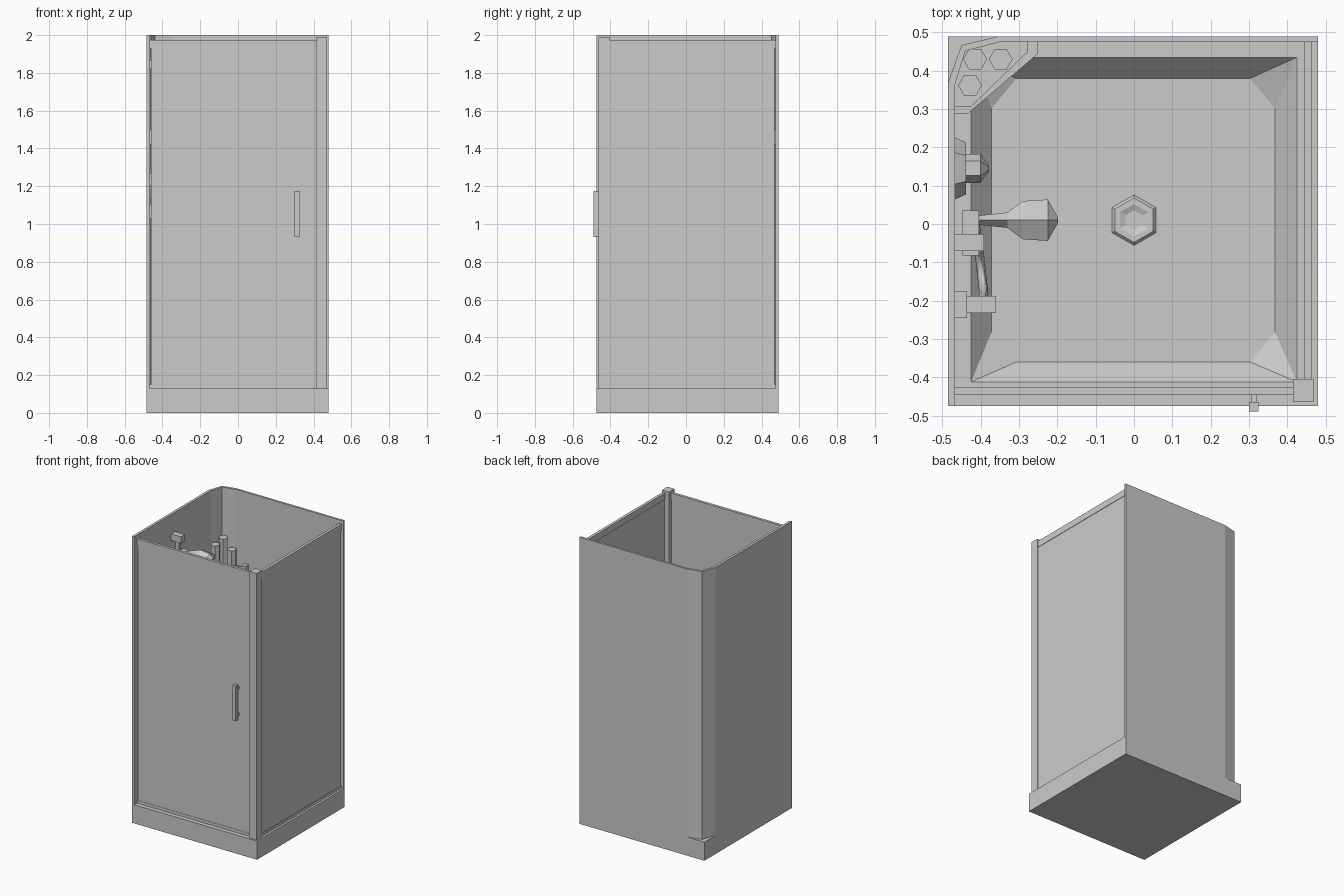
import bpy
import bmesh
from math import cos, sin, pi
from mathutils import Vector

cube = bpy.data.objects.get("Cube")
if cube:
    bpy.data.objects.remove(cube, do_unlink=True)

grey = bpy.data.materials.new("plain grey")
grey.use_nodes = True
grey.diffuse_color = (0.6, 0.6, 0.6, 1)
grey.node_tree.nodes["Principled BSDF"].inputs["Base Color"].default_value = (0.6, 0.6, 0.6, 1)


def loft(name, rings):
    """Join matching rings of points into a closed solid."""
    bm = bmesh.new()
    loops = [[bm.verts.new(p) for p in ring] for ring in rings]
    n = len(loops[0])
    for a, b in zip(loops, loops[1:]):
        for i in range(n):
            j = (i + 1) % n
            bm.faces.new((a[i], a[j], b[j], b[i]))
    bm.faces.new(loops[0])
    bm.faces.new(loops[-1])
    bmesh.ops.remove_doubles(bm, verts=bm.verts[:], dist=0.0001)
    bmesh.ops.recalc_face_normals(bm, faces=bm.faces[:])
    mesh = bpy.data.meshes.new(name)
    bm.to_mesh(mesh)
    bm.free()
    mesh.materials.append(grey)
    obj = bpy.data.objects.new(name, mesh)
    bpy.context.collection.objects.link(obj)
    return obj


def prism(name, outline, z0, z1):
    return loft(name, [[(x, y, z) for x, y in outline] for z in (z0, z1)])


def box(name, x0, x1, y0, y1, z0, z1):
    return prism(name, [(x0, y0), (x1, y0), (x1, y1), (x0, y1)], z0, z1)


def hex_turn(name, centre, profile, axis="Z", start=0.0):
    """Six-sided turned form; profile is (radius, distance along axis)."""
    rings = []
    for r, h in profile:
        ring = []
        for i in range(6):
            u, v = r * cos(start + i * pi / 3), r * sin(start + i * pi / 3)
            ring.append(Vector(centre) + Vector((u, v, h) if axis == "Z" else (h, u, v)))
        rings.append(ring)
    return loft(name, rings)


# Tray with a sunken basin whose floor has cut corners
def rect8(x0, x1, y0, y1, cx, cy, z):
    return [(x0 + cx, y0, z), (x1 - cx, y0, z), (x1, y0 + cy, z), (x1, y1 - cy, z),
            (x1 - cx, y1, z), (x0 + cx, y1, z), (x0, y1 - cy, z), (x0, y0 + cy, z)]


outer = (-0.485, 0.48, -0.475, 0.49, 0, 0)
loft("shower_tray", [rect8(*outer, 0), rect8(*outer, 0.13),
                     rect8(-0.425, 0.425, -0.412, 0.435, 0, 0, 0.13),
                     rect8(-0.372, 0.368, -0.36, 0.38, 0.065, 0.078, 0.07)])

hex_turn("drain", (0, 0.01, 0.07),
         [(0.066, 0), (0.058, 0.008), (0.042, 0.008), (0.026, 0.002)], start=pi / 2)

# Left and back walls, joined by a two-facet corner
corner = [(-0.467, 0.365), (-0.44, 0.452), (-0.35, 0.475)]
prism("walls", [(-0.485, -0.475), (-0.485, 0.37), (-0.45, 0.467), (-0.352, 0.49),
                (0.48, 0.49), (0.48, 0.475)] + corner[::-1] + [(-0.467, -0.475)], 0.13, 2)

# Corner post, glazed panels and their rails
box("corner_post", 0.415, 0.469, -0.464, -0.405, 0.13, 1.99)
for place, z0, z1 in (("top", 1.93, 1.975), ("bottom", 0.13, 0.15)):
    box("front_" + place + "_rail", -0.467, 0.415, -0.445, -0.426, z0, z1)
    box("side_" + place + "_rail", 0.445, 0.465, -0.405, 0.475, z0, z1)
box("front_door", -0.46, 0.415, -0.443, -0.431, 0.15, 1.93)
box("side_panel", 0.45, 0.462, -0.405, 0.468, 0.15, 1.93)

# Door handle
box("door_handle", 0.3, 0.325, -0.49, -0.464, 0.93, 1.175)
for z in (0.95, 1.135):
    box("handle_mount", 0.305, 0.32, -0.464, -0.443, z, z + 0.02)

# Corner shelf with a raised lip and three bottles
front_edge = [(-0.25, 0.475), (-0.25, 0.445), (-0.435, 0.287), (-0.467, 0.287)]
inner_edge = [(-0.467, 0.308), (-0.425, 0.308), (-0.278, 0.45), (-0.278, 0.475)]
prism("corner_shelf", corner + front_edge, 1.42, 1.45)
prism("shelf_lip", front_edge + inner_edge, 1.45, 1.5)
for x, y, top in ((-0.415, 0.43, 1.665), (-0.428, 0.362, 1.64), (-0.348, 0.43, 1.6)):
    hex_turn("bottle", (x, y, 0), [(0.031, 1.45), (0.031, top)])

# Slide rail on the left wall with its brackets and slider
box("slide_rail", -0.44, -0.415, -0.06, -0.035, 1.2, 1.82)
for z in (1.82, 1.2):
    box("rail_bracket", -0.467, -0.391, -0.07, -0.026, z, z + 0.045)
box("rail_slider", -0.448, -0.405, -0.082, 0.035, 1.68, 1.73)

# Hand shower: a slim grip widening into a faceted head
sections = [(-0.445, 0.008, 1.7, 0.015), (-0.33, 0.02, 1.74, 0.018), (-0.29, 0.05, 1.745, 0.025),
            (-0.225, 0.054, 1.735, 0.025), (-0.199, 0.008, 1.725, 0.012)]
loft("hand_shower", [[(x, 0.01 + w * a, z + h * b)
                      for a, b in ((0, 1), (1, 0), (0.8, -1), (-0.8, -1), (-1, 0))]
                     for x, w, z, h in sections])

# Mixer tap and its outlet
box("mixer_plate", -0.467, -0.436, -0.245, -0.175, 1.03, 1.1)
box("mixer_body", -0.436, -0.36, -0.232, -0.188, 1.043, 1.087)

# Hose hanging between mixer and slider
hose_curve = bpy.data.curves.new("hose", "CURVE")
hose_curve.dimensions = "3D"
hose_curve.bevel_depth = 0.012
hose_curve.bevel_resolution = 1
hose_curve.use_fill_caps = True
path = [(-0.395, -0.21, 1.04), (-0.392, -0.18, 0.8), (-0.4, -0.11, 0.7),
        (-0.408, -0.04, 0.85), (-0.415, 0.0, 1.3), (-0.43, 0.01, 1.7)]
spline = hose_curve.splines.new("POLY")
spline.points.add(len(path) - 1)
for point, co in zip(spline.points, path):
    point.co = (*co, 1)
hose_curve.materials.append(grey)
bpy.context.collection.objects.link(bpy.data.objects.new("hose", hose_curve))

# Temperature dial on the left wall
hex_turn("dial_plate", (-0.467, 0.145, 1.2), [(0.081, 0), (0.068, 0.028)], "X")
hex_turn("dial_knob", (-0.439, 0.145, 1.2), [(0.038, 0), (0.038, 0.038), (0.008, 0.06)], "X")
